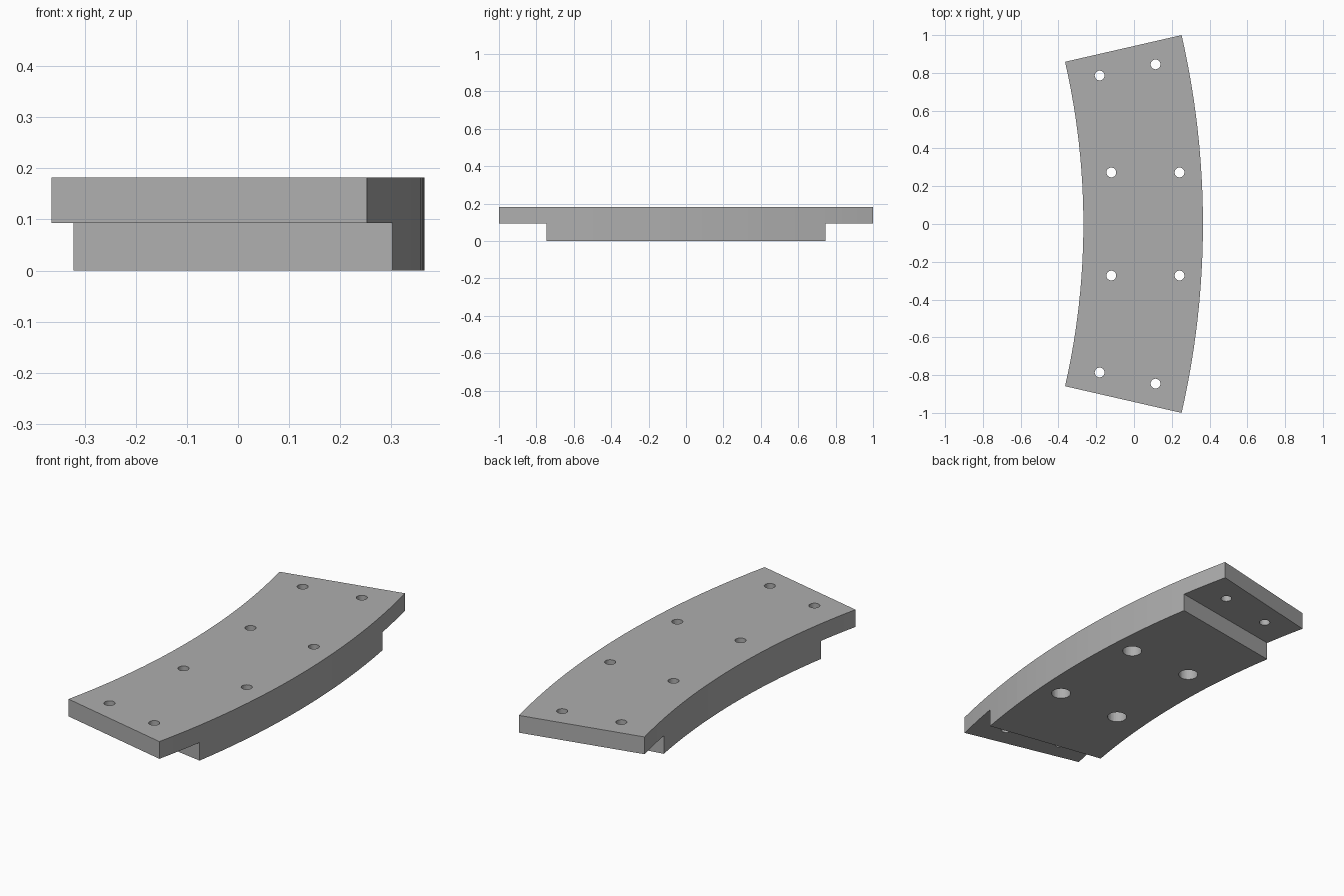
import bpy, bmesh
from math import sin, cos, asin, radians
from mathutils import Matrix

cube = bpy.data.objects.get("Cube")
if cube:
    bpy.data.objects.remove(cube, do_unlink=True)

R_OUT, R_IN, CENTRE_X = 4.48, 3.847, -4.115
Z_STEP, Z_TOP = 0.093, 0.182
END, STEP = asin(1.0 / R_OUT), asin(0.745 / R_OUT)

steel = bpy.data.materials.new("grey steel")
steel.use_nodes = True
colour = (0.42, 0.42, 0.42, 1)
steel.diffuse_color = colour
steel.node_tree.nodes["Principled BSDF"].inputs["Base Color"].default_value = colour


def new_object(name, bm):
    mesh = bpy.data.meshes.new(name)
    bm.to_mesh(mesh)
    bm.free()
    obj = bpy.data.objects.new(name, mesh)
    bpy.context.collection.objects.link(obj)
    return obj


def extrude(bm, faces, dz):
    result = bmesh.ops.extrude_face_region(bm, geom=faces)
    verts = [v for v in result["geom"] if isinstance(v, bmesh.types.BMVert)]
    bmesh.ops.translate(bm, vec=(0, 0, dz), verts=verts)


# Curved segment: a strip of radial faces, raised into the plate
MID, TIP = 18, 3
half = [STEP * i / (MID // 2) for i in range(MID // 2 + 1)]
half += [STEP + (END - STEP) * (i + 1) / TIP for i in range(TIP)]
angles = [-a for a in reversed(half[1:])] + half
bm = bmesh.new()
rows = [[bm.verts.new((CENTRE_X + r * cos(a), r * sin(a), Z_STEP)) for r in (R_IN, R_OUT)]
        for a in angles]
strip = [bm.faces.new((p[0], p[1], q[1], q[0])) for p, q in zip(rows, rows[1:])]
middle = strip[TIP:-TIP]
top = bmesh.ops.duplicate(bm, geom=strip)["geom"]
top_verts = [v for v in top if isinstance(v, bmesh.types.BMVert)]
bmesh.ops.translate(bm, vec=(0, 0, Z_TOP - Z_STEP), verts=top_verts)
bm.edges.ensure_lookup_table()
rims = [e for e in bm.edges if e.is_boundary]
bmesh.ops.bridge_loops(bm, edges=rims)

# Shorter lower block drops from the middle of the underside
extrude(bm, middle, -Z_STEP)
for f in [f for f in middle if f.is_valid]:
    if all(abs(v.co.z - Z_STEP) < 1e-5 for v in f.verts):
        bm.faces.remove(f)
bmesh.ops.recalc_face_normals(bm, faces=bm.faces)
bmesh.ops.dissolve_limit(bm, angle_limit=radians(0.2), verts=bm.verts, edges=bm.edges)
body = new_object("curved_segment", bm)
body.data.materials.append(steel)


def drill(name, points, radius, z0, z1):
    bm = bmesh.new()
    for x, y in points:
        for s in (-1, 1):
            bmesh.ops.create_cone(bm, cap_ends=True, segments=32, radius1=radius, radius2=radius,
                                  depth=z1 - z0, matrix=Matrix.Translation((x, s * y, (z0 + z1) / 2)))
    cutter = new_object(name, bm)
    cutter.hide_render = True
    mod = body.modifiers.new(name, 'BOOLEAN')
    mod.operation, mod.solver, mod.object = 'DIFFERENCE', 'EXACT', cutter
    bpy.context.view_layer.objects.active = body
    bpy.ops.object.modifier_apply(modifier=mod.name)
    bpy.data.objects.remove(cutter, do_unlink=True)


# Bolt holes, with wider counterbores under the middle four
inner_holes = [(-0.12, 0.273), (0.241, 0.273)]
end_holes = [(-0.182, 0.786), (0.114, 0.845)]
drill("bolt_holes", inner_holes + end_holes, 0.026, -0.1, 0.3)
drill("counterbores", inner_holes, 0.047, -0.1, Z_STEP)
